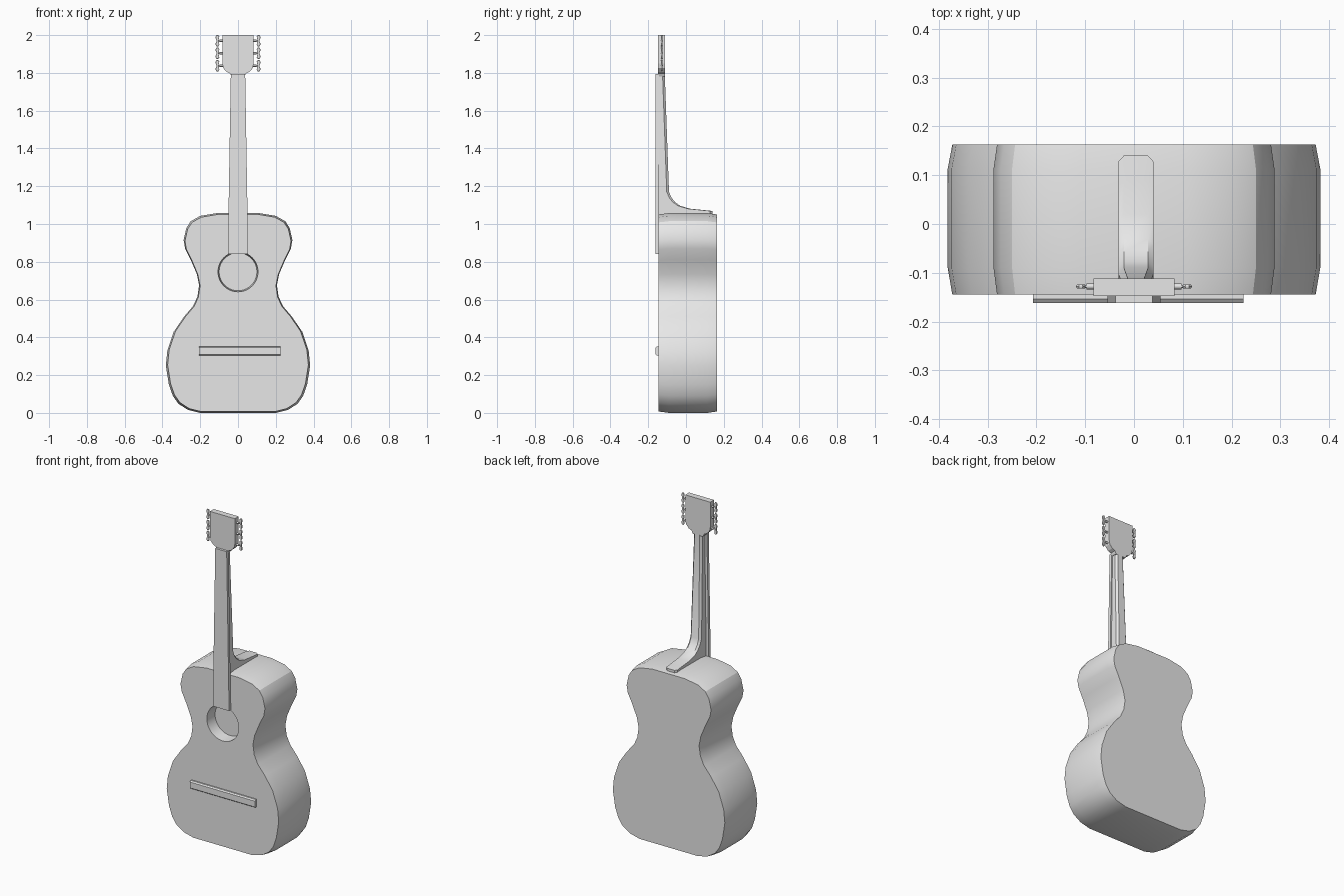
import bpy, bmesh, math

cube = bpy.data.objects.get("Cube")
if cube:
    bpy.data.objects.remove(cube, do_unlink=True)

GREY = (0.8, 0.8, 0.8, 1.0)
grey = bpy.data.materials.new("plain_grey")
grey.use_nodes = True
grey.diffuse_color = GREY
grey.node_tree.nodes["Principled BSDF"].inputs["Base Color"].default_value = GREY


def loft(name, rings, smooth=None):
    """Skin a list of equal-length point rings and cap both ends."""
    bm = bmesh.new()
    loops = [[bm.verts.new(p) for p in ring] for ring in rings]
    n = len(loops[0])
    for a, b in zip(loops, loops[1:]):
        for i in range(n):
            j = (i + 1) % n
            bm.faces.new((a[i], a[j], b[j], b[i]))
    bm.faces.new(loops[0][::-1])
    bm.faces.new(loops[-1])
    bmesh.ops.recalc_face_normals(bm, faces=bm.faces)
    mesh = bpy.data.meshes.new(name)
    bm.to_mesh(mesh)
    bm.free()
    mesh.materials.append(grey)
    obj = bpy.data.objects.new(name, mesh)
    bpy.context.collection.objects.link(obj)
    if smooth:
        smooth_object(obj, smooth)
    return obj


def activate(obj):
    bpy.ops.object.select_all(action='DESELECT')
    obj.select_set(True)
    bpy.context.view_layer.objects.active = obj


def smooth_object(obj, degrees):
    activate(obj)
    bpy.ops.object.shade_smooth_by_angle(angle=math.radians(degrees))


def mirrored(half):
    """Close a right-hand outline by adding its mirror image."""
    return half + [(-x, z) for x, z in reversed(half)]


def slab(name, outline, y_levels):
    """Stack (y, x scale, z scale) copies of an upright outline."""
    mid = (min(z for x, z in outline) + max(z for x, z in outline)) / 2
    return loft(name, [[(x * sx, y, mid + (z - mid) * sz) for x, z in outline]
                       for y, sx, sz in y_levels])


def disc(y, radius, z, sides=40):
    return [(radius * math.cos(math.tau * i / sides), y,
             z + radius * math.sin(math.tau * i / sides)) for i in range(sides)]


# Body: waisted outline with slightly drawn-in front and back
half_body = [(0.2, 0), (0.265, 0.016), (0.315, 0.048), (0.345, 0.09),
             (0.366, 0.15), (0.382, 0.25), (0.374, 0.33), (0.34, 0.43),
             (0.285, 0.51), (0.238, 0.565), (0.215, 0.615), (0.206, 0.675),
             (0.218, 0.735), (0.25, 0.81), (0.28, 0.87), (0.288, 0.915),
             (0.273, 0.98), (0.25, 1.015), (0.2, 1.043), (0.11, 1.058)]
body = slab("body", mirrored(half_body),
            [(-0.145, 0.975, 0.986), (-0.09, 1, 1), (0.113, 1, 1), (0.163, 0.975, 0.986)])

# Sound hole: a shallow round recess
HOLE_Z = 0.747
cutter = loft("sound_hole_cutter", [disc(-0.2, 0.108, HOLE_Z),
                                    disc(-0.145, 0.106, HOLE_Z),
                                    disc(-0.075, 0.1, HOLE_Z)])
cutter.hide_render = True
cut = body.modifiers.new("sound_hole", 'BOOLEAN')
cut.operation = 'DIFFERENCE'
cut.solver = 'EXACT'
cut.object = cutter
activate(body)
bpy.ops.object.modifier_apply(modifier=cut.name)
bpy.data.objects.remove(cutter, do_unlink=True)
smooth_object(body, 25)

# Bridge
bridge = slab("bridge", [(-0.216, 0.304), (0.216, 0.304), (0.216, 0.352), (-0.216, 0.352)],
              [(-0.143, 1, 1), (-0.154, 1, 1), (-0.162, 1, 0.74)])
bridge.location.x = 0.009

# Fretboard, tapering towards the head
slab("fretboard", mirrored([(0.054, 0.842), (0.038, 1.795)]),
     [(-0.162, 1, 1), (-0.144, 1, 1)])

# Neck with chamfered back, sweeping into the heel: (z, back y, half width)
neck_profile = [(1.05, 0.14, 0.036), (1.069, 0.14, 0.036), (1.074, 0.09, 0.036),
                (1.081, 0.02, 0.036), (1.096, -0.03, 0.036), (1.115, -0.057, 0.036),
                (1.14, -0.077, 0.036), (1.17, -0.09, 0.036), (1.785, -0.112, 0.028)]
neck = loft("neck", [[(-w, -0.146, z), (w, -0.146, z), (w, back - 0.012, z),
                      (w - 0.011, back, z), (0.011 - w, back, z), (-w, back - 0.012, z)]
                     for z, back, w in neck_profile], smooth=25)
neck.location.x = 0.004

# Headstock
slab("headstock", mirrored([(0.034, 1.78), (0.042, 1.797), (0.06, 1.805),
                            (0.078, 1.825), (0.083, 1.85), (0.083, 2.0)]),
     [(-0.148, 1, 1), (-0.112, 1, 1)])

# Tuning pegs: collar, shaft and flat waisted button on each side
PEG_Y = -0.128
button_half = [(0.004, -0.03), (0.01, -0.022), (0.009, -0.012), (0.005, -0.004),
               (0.005, 0.004), (0.009, 0.012), (0.01, 0.022), (0.004, 0.03)]


def rod(name, x0, x1, radius, z):
    loft(name, [[(x, PEG_Y + radius * math.cos(math.tau * i / 8),
                  z + radius * math.sin(math.tau * i / 8)) for i in range(8)]
                for x in (x0, x1)], smooth=50)


for side, label in ((1, "left"), (-1, "right")):
    for number, z in enumerate((1.838, 1.904, 1.97), 1):
        tag = f"{label}_{number}"
        rod("peg_collar_" + tag, side * 0.08, side * 0.097, 0.006, z)
        rod("peg_shaft_" + tag, side * 0.09, side * 0.108, 0.003, z)
        button = slab("peg_button_" + tag, mirrored(button_half),
                      [(-0.004, 0.8, 0.96), (0, 1, 1), (0.004, 0.8, 0.96)])
        button.location = (side * 0.109, PEG_Y, z)
